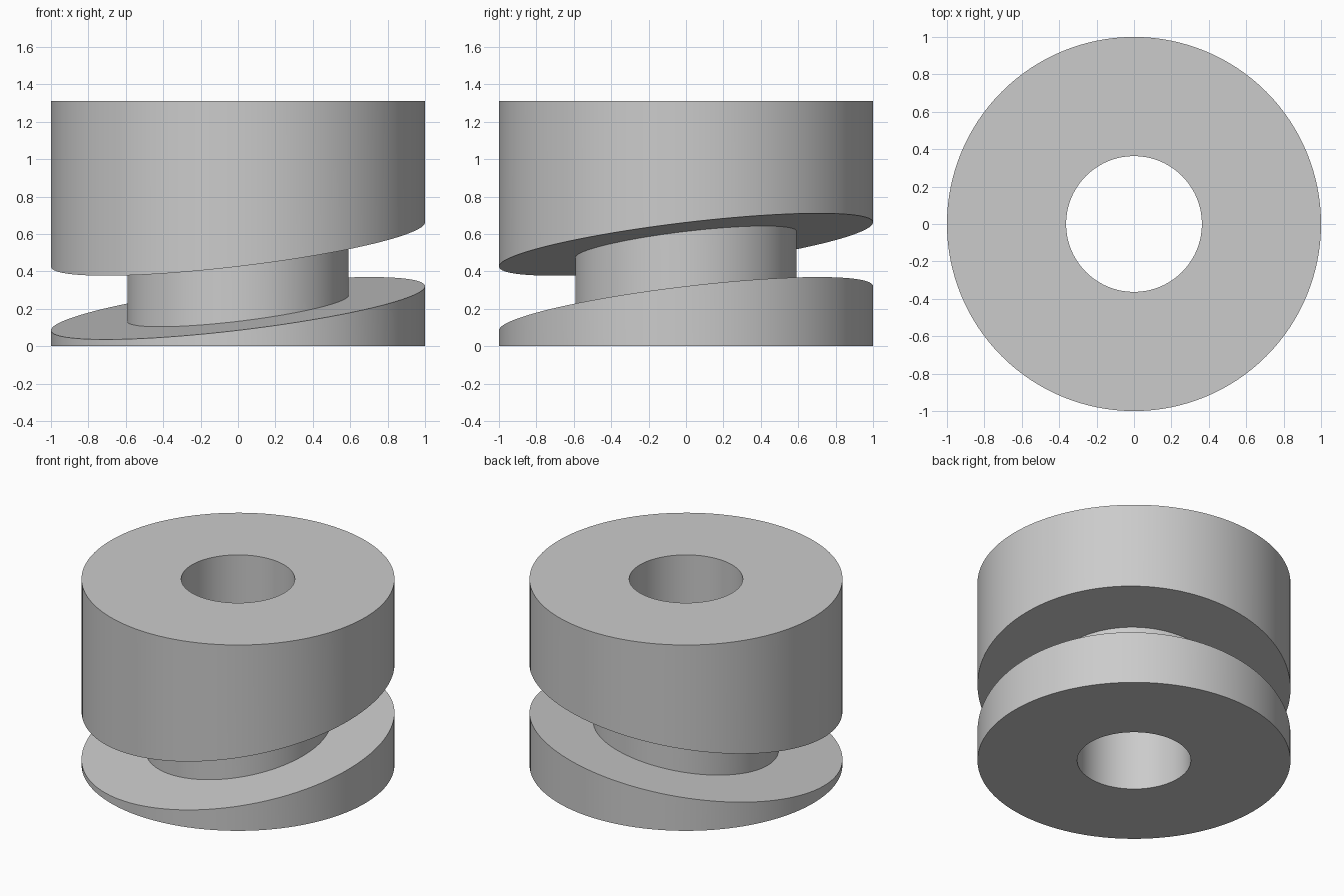
import bpy, bmesh
from math import cos, sin, pi, radians

cube = bpy.data.objects.get("Cube")
if cube:
    bpy.data.objects.remove(cube, do_unlink=True)

# Dimensions
SEGMENTS = 128
OUTER, CORE, BORE = 1.0, 0.592, 0.363
HEIGHT = 1.31
GROOVE_LOW, GROOVE_HIGH = 0.203, 0.544
SLOPE = 0.118  # rise of the groove walls along +x and along +y

# Plain grey material
grey = bpy.data.materials.new("plain_grey")
grey.use_nodes = True
colour = (0.6, 0.6, 0.6, 1.0)
grey.diffuse_color = colour
grey.node_tree.nodes["Principled BSDF"].inputs["Base Color"].default_value = colour

# Closed cross-section: radius, height, whether the point follows the tilt
profile = [
    (BORE, 0, False), (OUTER, 0, False),
    (OUTER, GROOVE_LOW, True), (CORE, GROOVE_LOW, True),
    (CORE, GROOVE_HIGH, True), (OUTER, GROOVE_HIGH, True),
    (OUTER, HEIGHT, False), (BORE, HEIGHT, False),
]

# Turned body with a bore and a slanted groove
bm = bmesh.new()
rings = []
for r, z, tilted in profile:
    ring = []
    for i in range(SEGMENTS):
        a = 2 * pi * i / SEGMENTS
        x, y = r * cos(a), r * sin(a)
        ring.append(bm.verts.new((x, y, z + (SLOPE * (x + y) if tilted else 0))))
    rings.append(ring)
for k, ring in enumerate(rings):
    upper = rings[(k + 1) % len(rings)]
    for i in range(SEGMENTS):
        j = (i + 1) % SEGMENTS
        bm.faces.new((ring[i], ring[j], upper[j], upper[i]))
bmesh.ops.recalc_face_normals(bm, faces=bm.faces)

mesh = bpy.data.meshes.new("grooved_collar")
bm.to_mesh(mesh)
bm.free()
mesh.materials.append(grey)
collar = bpy.data.objects.new("grooved_collar", mesh)
bpy.context.collection.objects.link(collar)

# Smooth walls with crisp rims
bpy.ops.object.select_all(action="DESELECT")
collar.select_set(True)
bpy.context.view_layer.objects.active = collar
bpy.ops.object.shade_smooth_by_angle(angle=radians(30))
